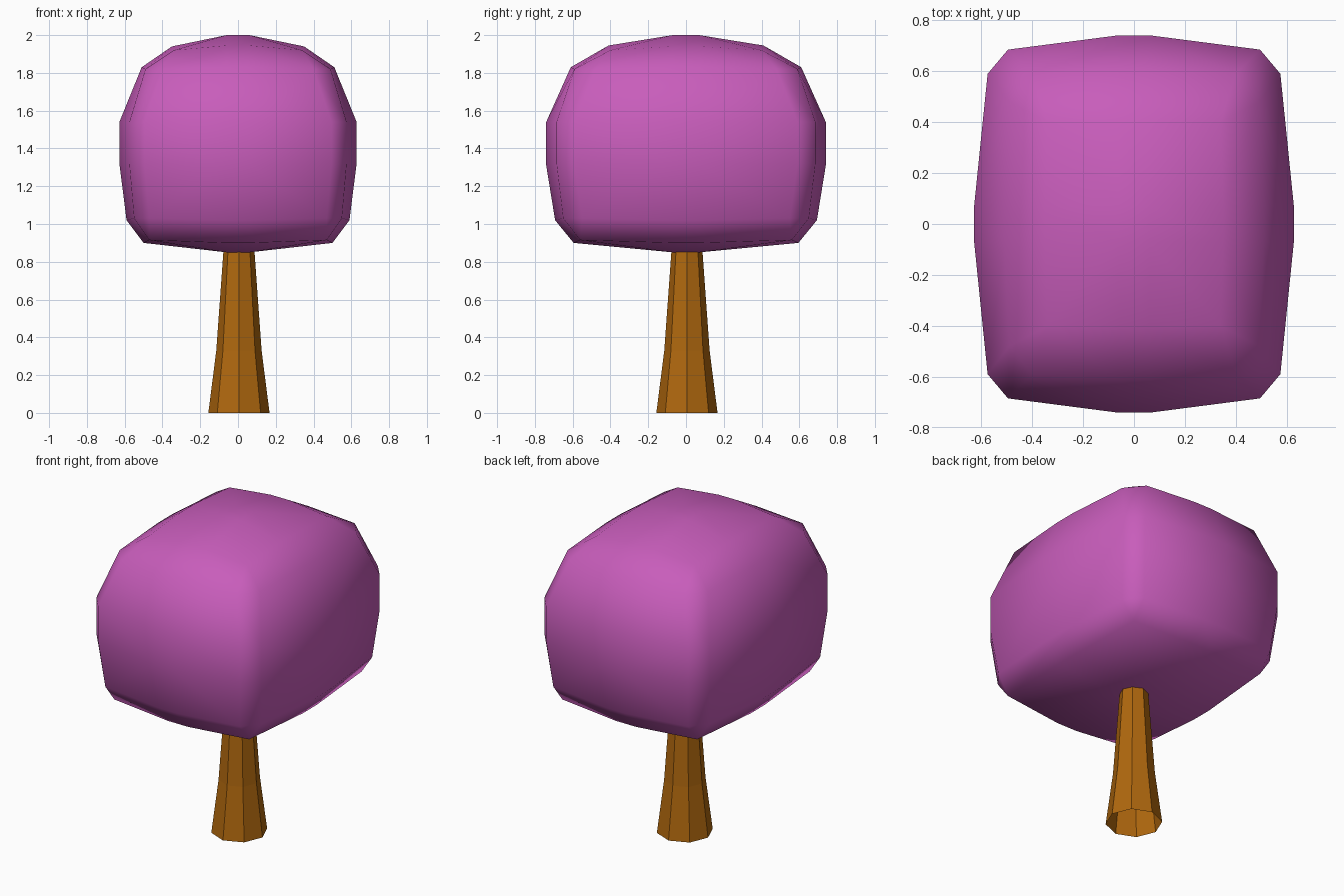
import bpy, bmesh, math

if "Cube" in bpy.data.objects:
    bpy.data.objects.remove(bpy.data.objects["Cube"])


def material(name, rgb):
    m = bpy.data.materials.new(name)
    m.diffuse_color = (*rgb, 1)
    m.use_nodes = True
    m.node_tree.nodes["Principled BSDF"].inputs["Base Color"].default_value = m.diffuse_color
    return m


def finish(bm, name, mat, smooth):
    bmesh.ops.recalc_face_normals(bm, faces=bm.faces[:])
    for f in bm.faces:
        f.smooth = smooth
    me = bpy.data.meshes.new(name)
    bm.to_mesh(me)
    bm.free()
    me.materials.append(mat)
    ob = bpy.data.objects.new(name, me)
    bpy.context.collection.objects.link(ob)
    return ob


pink = material("pink foliage", (0.578, 0.109, 0.497))
brown = material("brown bark", (0.434, 0.138, 0.0044))

# Crown: bulged, chamfered block; one quarter of its corners, mirrored in x and y
quarter = [
    # top face
    (.06, .07, 2.0), (.35, .07, 1.94), (.06, .41, 1.945), (.34, .40, 1.92),
    # right face
    (.628, .07, 1.54), (.628, .07, 1.32), (.575, .59, 1.54), (.575, .59, 1.32),
    (.51, .07, 1.83), (.49, .48, 1.82), (.59, .07, 1.02), (.55, .55, 1.03),
    # front face
    (.07, .74, 1.54), (.07, .74, 1.31), (.495, .685, 1.54), (.495, .685, 1.32),
    (.06, .61, 1.83), (.40, .59, 1.82), (.06, .693, 1.02), (.47, .65, 1.03),
    # bottom face
    (.06, .07, .85), (.50, .07, .90), (.07, .595, .90), (.47, .56, .915),
]
bm = bmesh.new()
for sx in (-1, 1):
    for sy in (-1, 1):
        for x, y, z in quarter:
            bm.verts.new((sx * x, sy * y, z))
bmesh.ops.convex_hull(bm, input=bm.verts[:])
bmesh.ops.delete(bm, geom=[v for v in bm.verts if not v.link_faces], context='VERTS')
bmesh.ops.join_triangles(bm, faces=bm.faces[:], angle_face_threshold=0.35,
                         angle_shape_threshold=1.2)
finish(bm, "crown", pink, True)

# Trunk: open eight-sided flared tube
bm = bmesh.new()
rings = []
for z, r in ((0, .162), (.33, .12), (.90, .079)):
    rings.append([bm.verts.new((.005 + r * math.cos(i * math.pi / 4),
                                .005 + r * math.sin(i * math.pi / 4), z))
                  for i in range(8)])
for a, b in zip(rings, rings[1:]):
    for i in range(8):
        j = (i + 1) % 8
        bm.faces.new((a[i], a[j], b[j], b[i]))
finish(bm, "trunk", brown, False)
